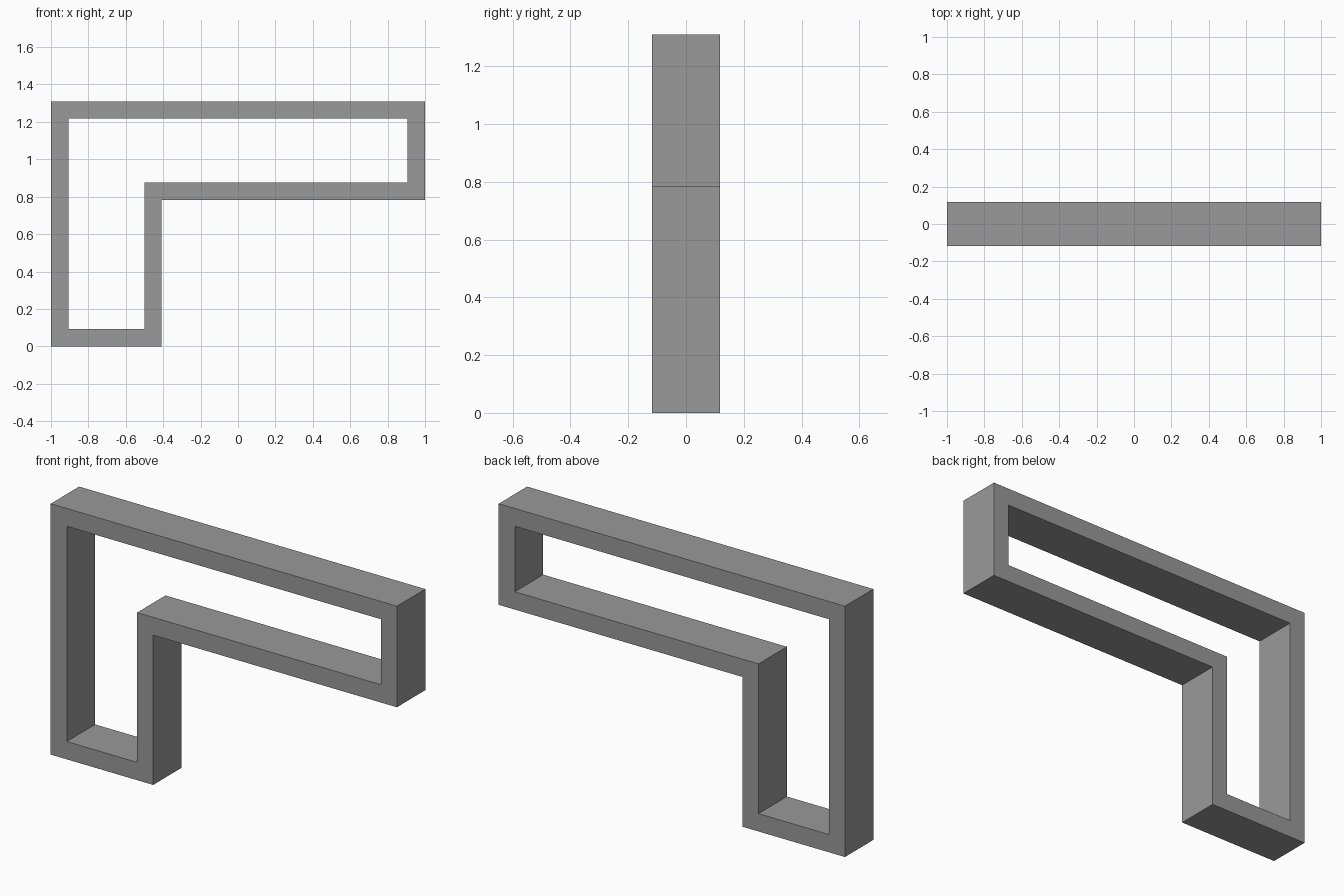
import bpy
import bmesh

cube = bpy.data.objects.get("Cube")
if cube:
    bpy.data.objects.remove(cube, do_unlink=True)

WALL = 0.093
DEPTH = 0.234

# Flat grey material
grey = bpy.data.materials.new("mid grey")
grey.use_nodes = True
colour = (0.32, 0.32, 0.32, 1)
grey.diffuse_color = colour
grey.node_tree.nodes["Principled BSDF"].inputs["Base Color"].default_value = colour

# Outer outline of the L-shaped frame, counter-clockwise in x, z
outline = [(-1, 0), (-0.408, 0), (-0.408, 0.782), (1, 0.782), (1, 1.31), (-1, 1.31)]


def inset(points, wall):
    """Offset a right-angled counter-clockwise outline inwards."""
    result = []
    for i, (x, z) in enumerate(points):
        px, pz = points[i - 1]
        nx, nz = points[(i + 1) % len(points)]
        sign = lambda v: (v > 0) - (v < 0)
        dx = -sign(z - pz) - sign(nz - z)
        dz = sign(x - px) + sign(nx - x)
        result.append((x + wall * dx, z + wall * dz))
    return result


# Front ring of mitred faces, extruded back to full depth
bm = bmesh.new()
outer, inner = [[bm.verts.new((x, -DEPTH / 2, z)) for x, z in loop]
                for loop in (outline, inset(outline, WALL))]
count = len(outer)
for i in range(count):
    j = (i + 1) % count
    bm.faces.new((outer[i], outer[j], inner[j], inner[i]))
extruded = bmesh.ops.extrude_face_region(bm, geom=bm.faces[:], use_keep_orig=True)
moved = [v for v in extruded["geom"] if isinstance(v, bmesh.types.BMVert)]
bmesh.ops.translate(bm, verts=moved, vec=(0, DEPTH, 0))
bmesh.ops.recalc_face_normals(bm, faces=bm.faces[:])

mesh = bpy.data.meshes.new("frame")
bm.to_mesh(mesh)
bm.free()
mesh.materials.append(grey)
frame = bpy.data.objects.new("frame", mesh)
bpy.context.collection.objects.link(frame)
